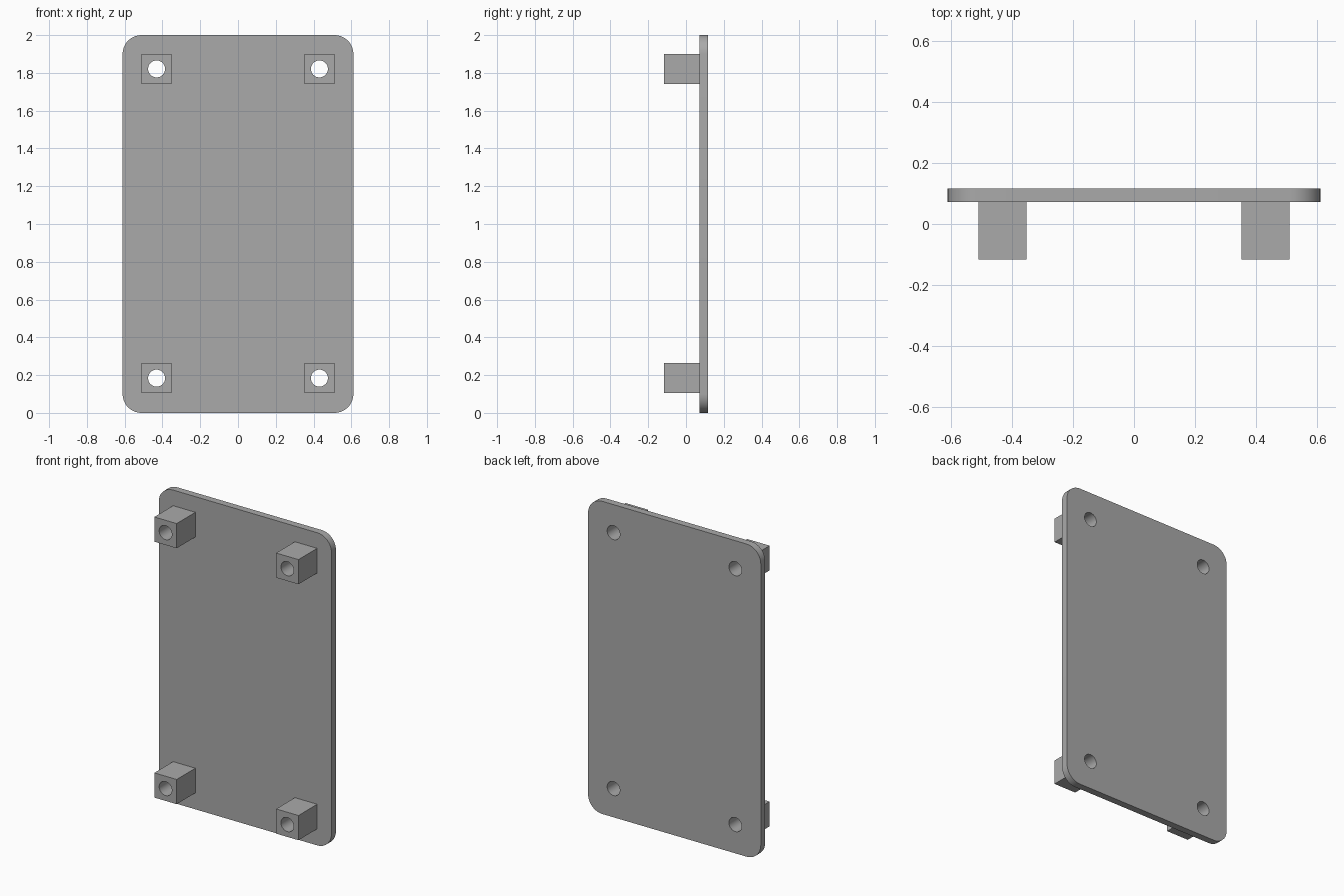
import bpy
import bmesh
from math import cos, sin, pi, radians
from mathutils import Vector

cube = bpy.data.objects.get("Cube")
if cube:
    bpy.data.objects.remove(cube, do_unlink=True)

# Overall sizes
HALF_W, HEIGHT, CORNER = 0.611, 2.0, 0.1
FRONT, PLATE_FRONT, BACK = -0.117, 0.072, 0.117
POST_HALF, HOLE_R = 0.079, 0.045
POST_X, POST_Z = 0.431, (0.184, 1.821)

grey = bpy.data.materials.new("plain grey")
grey.use_nodes = True
colour = (0.4, 0.4, 0.4, 1)
grey.diffuse_color = colour
grey.node_tree.nodes["Principled BSDF"].inputs["Base Color"].default_value = colour


def circle(cx, cz, r, n=40):
    return [(cx + r * cos(2 * pi * i / n), cz + r * sin(2 * pi * i / n)) for i in range(n)]


def rounded_rect(hw, height, r, steps=10):
    points = []
    corners = [(hw - r, height - r), (r - hw, height - r), (r - hw, r), (hw - r, r)]
    for k, (cx, cz) in enumerate(corners):
        for i in range(steps + 1):
            a = (k + i / steps) * pi / 2
            points.append((cx + r * cos(a), cz + r * sin(a)))
    return points


def slab(name, loops, y0, y1):
    """Fill an outline with holes in the xz plane and extrude it along y."""
    bm = bmesh.new()
    edges = []
    for loop in loops:
        verts = [bm.verts.new((x, y0, z)) for x, z in loop]
        edges += [bm.edges.new((v, verts[i - 1])) for i, v in enumerate(verts)]
    bmesh.ops.triangle_fill(bm, use_beauty=True, edges=edges, normal=Vector((0, -1, 0)))
    extruded = bmesh.ops.extrude_face_region(bm, geom=bm.faces[:])["geom"]
    moved = [g for g in extruded if isinstance(g, bmesh.types.BMVert)]
    bmesh.ops.translate(bm, verts=moved, vec=(0, y1 - y0, 0))
    bmesh.ops.recalc_face_normals(bm, faces=bm.faces[:])
    mesh = bpy.data.meshes.new(name)
    bm.to_mesh(mesh)
    bm.free()
    mesh.materials.append(grey)
    mesh.shade_smooth()
    mesh.set_sharp_from_angle(angle=radians(30))
    obj = bpy.data.objects.new(name, mesh)
    bpy.context.collection.objects.link(obj)
    return obj


places = [(side, row, sx * POST_X, z)
          for side, sx in (("left", 1), ("right", -1))
          for row, z in zip(("bottom", "top"), POST_Z)]

# Rounded plate with a through hole at each post
slab("plate",
     [rounded_rect(HALF_W, HEIGHT, CORNER)] + [circle(x, z, HOLE_R) for _, _, x, z in places],
     PLATE_FRONT, BACK)

# Square drilled standoff posts on the front
for side, row, x, z in places:
    h = POST_HALF
    square = [(x - h, z - h), (x + h, z - h), (x + h, z + h), (x - h, z + h)]
    slab(f"{row}_{side}_post", [square, circle(x, z, HOLE_R)], FRONT, PLATE_FRONT)
